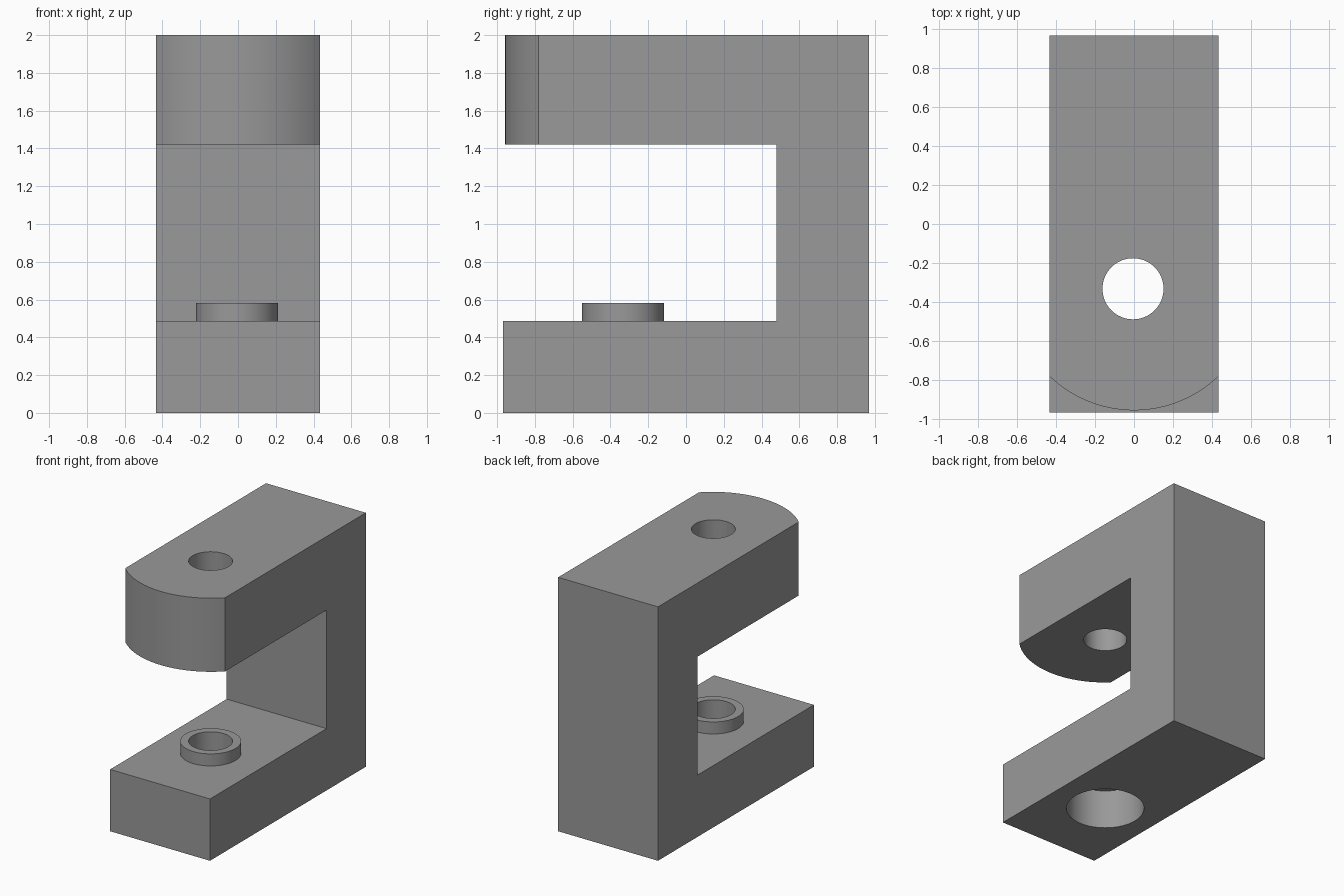
import bpy, bmesh, math

if "Cube" in bpy.data.objects:
    bpy.data.objects.remove(bpy.data.objects["Cube"])

HX, HY = 0.435, 0.97          # half width and half depth
CX, CY = -0.005, -0.333       # shared bore axis

grey = bpy.data.materials.new("mid grey")
grey.diffuse_color = (0.32, 0.32, 0.32, 1)
grey.use_nodes = True
grey.node_tree.nodes["Principled BSDF"].inputs["Base Color"].default_value = grey.diffuse_color


def prism(name, points, direction):
    """Close a flat outline and extrude it along a direction."""
    bm = bmesh.new()
    face = bm.faces.new([bm.verts.new(p) for p in points])
    new = bmesh.ops.extrude_face_region(bm, geom=[face])["geom"]
    bmesh.ops.translate(bm, vec=direction,
                        verts=[v for v in new if isinstance(v, bmesh.types.BMVert)])
    bmesh.ops.recalc_face_normals(bm, faces=bm.faces)
    mesh = bpy.data.meshes.new(name)
    bm.to_mesh(mesh)
    bm.free()
    mesh.materials.append(grey)
    obj = bpy.data.objects.new(name, mesh)
    bpy.context.collection.objects.link(obj)
    return obj


def cylinder(name, radius, z0, z1, sides=64):
    ring = [(CX + radius * math.cos(2 * math.pi * i / sides),
             CY + radius * math.sin(2 * math.pi * i / sides), z0) for i in range(sides)]
    return prism(name, ring, (0, 0, z1 - z0))


def boolean(target, tool, operation):
    mod = target.modifiers.new(tool.name, "BOOLEAN")
    mod.operation, mod.solver, mod.object = operation, "EXACT", tool
    bpy.context.view_layer.objects.active = target
    bpy.ops.object.modifier_apply(modifier=mod.name)
    bpy.data.objects.remove(tool)


# C-shaped side profile: lower jaw, spine and upper jaw
profile = [(-HY, 0), (HY, 0), (HY, 2), (-HY, 2), (-HY, 1.42),
           (0.48, 1.42), (0.48, 0.487), (-HY, 0.487)]
bracket = prism("clamp_bracket", [(-HX, y, z) for y, z in profile], (2 * HX, 0, 0))

# Rounded nose of the upper jaw, concentric with the bore
R, N = 0.625, 32
span = math.asin((HX + 0.02) / R)
arc = [(R * math.sin(a), CY - R * math.cos(a), 1.3)
       for a in (-span + 2 * span * i / N for i in range(N + 1))]
nose = prism("nose_cutter", arc + [(0.6, arc[-1][1], 1.3), (0.6, -1.2, 1.3),
                                   (-0.6, -1.2, 1.3), (-0.6, arc[0][1], 1.3)], (0, 0, 0.9))
boolean(bracket, nose, "DIFFERENCE")

# Raised collar, through bore and counterbore in the underside
boolean(bracket, cylinder("collar", 0.217, 0.4, 0.582), "UNION")
boolean(bracket, cylinder("bore", 0.157, -0.1, 2.1), "DIFFERENCE")
boolean(bracket, cylinder("counterbore", 0.283, -0.1, 0.31), "DIFFERENCE")

bpy.ops.object.select_all(action="DESELECT")
bracket.select_set(True)
bpy.context.view_layer.objects.active = bracket
bpy.ops.object.shade_smooth_by_angle(angle=math.radians(30))
